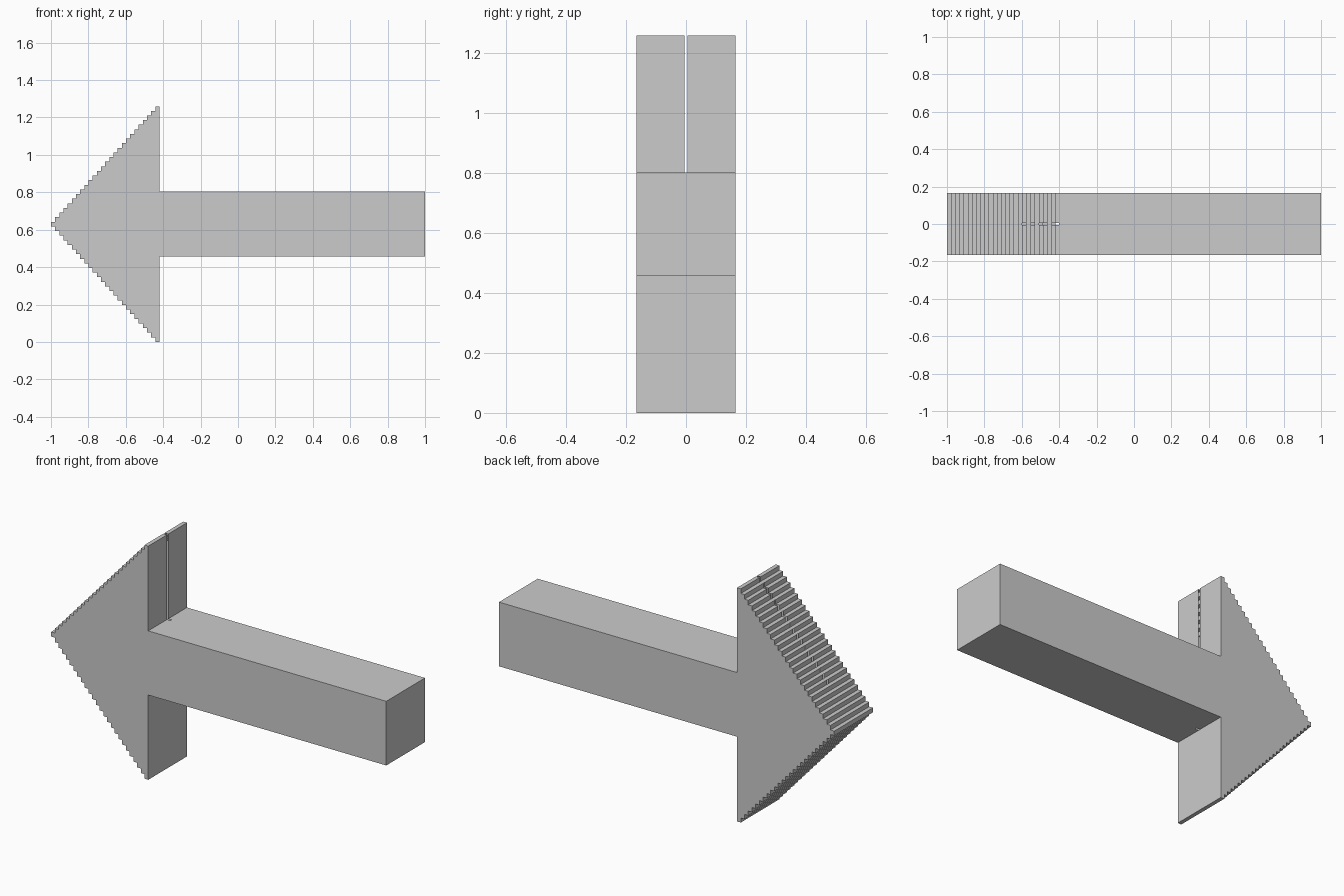
import bpy, bmesh

if "Cube" in bpy.data.objects:
    bpy.data.objects.remove(bpy.data.objects["Cube"])

N = 26                       # stair steps on each side of the head
TIP, BACK, END = -1.0, -0.42, 1.0
MID = 0.63
H = MID / (N - 0.5)          # step height
D = (BACK - TIP) / N         # step depth
SHAFT = 0.173                # half height of the shaft
Y = [-0.165, -0.005, 0.005, 0.165]   # centre strip holds the narrow seam

# Profile points, each with a flag: is the seam open on the edge that follows?
profile = []


def add(x, z, seam=False):
    profile.append((x, z, seam))


# Upper stairs, from tip to top; upper risers and some treads are open
kept_treads = set(range(18)) | {19, 21, 24}
for i in range(N):
    x, z = TIP + i * D, MID + (i + 0.5) * H
    add(x, z, i not in kept_treads)
    add(x + D, z, 6 <= i < N - 1)
profile[-1] = (BACK, 2 * MID, True)          # back of the upper barb

# Shaft outline, with a small slot beside the head
add(BACK, MID + SHAFT, True)
add(BACK + 0.02, MID + SHAFT)
add(END, MID + SHAFT)
add(END, MID - SHAFT)
add(BACK + 0.02, MID - SHAFT, True)
add(BACK, MID - SHAFT)

# Lower stairs, from bottom back to the tip
for i in reversed(range(N)):
    x, z = TIP + i * D, MID - (i + 0.5) * H
    add(x + D, z)
    add(x, z)

# Extrude the outline across y, leaving the open seam out
bm = bmesh.new()
rows = [[bm.verts.new((x, y, z)) for x, z, _ in profile] for y in Y]
count = len(profile)
for r in range(3):
    for k in range(count):
        if r == 1 and profile[k][2]:
            continue
        n = (k + 1) % count
        bm.faces.new((rows[r][k], rows[r][n], rows[r + 1][n], rows[r + 1][k]))

# Flat front and back
bm.faces.new(rows[0][::-1])
bm.faces.new(rows[3])
bmesh.ops.recalc_face_normals(bm, faces=bm.faces)

mesh = bpy.data.meshes.new("stepped_arrow")
bm.to_mesh(mesh)
bm.free()
arrow = bpy.data.objects.new("stepped_arrow", mesh)
bpy.context.collection.objects.link(arrow)
